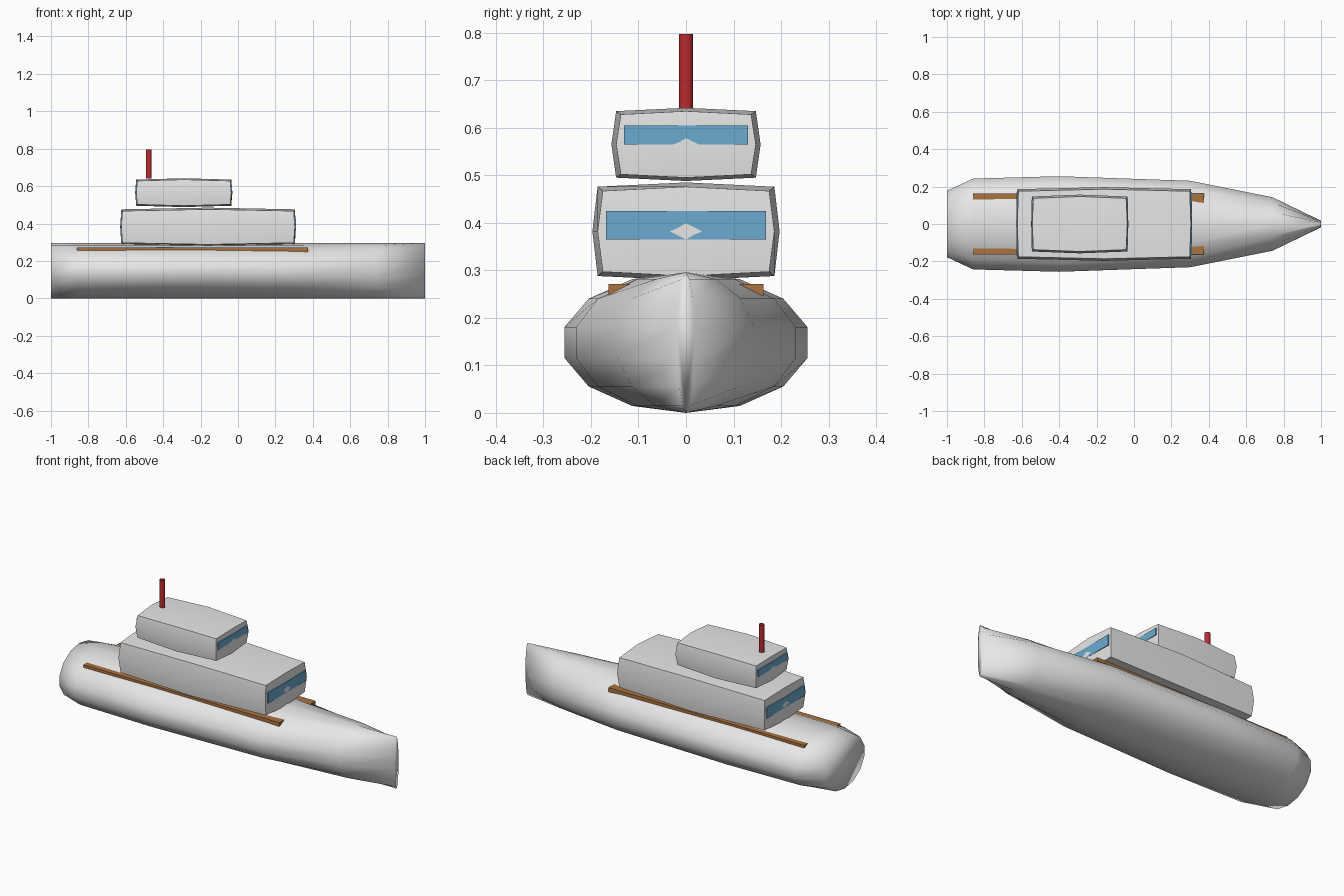
import bpy, bmesh, math

if "Cube" in bpy.data.objects:
    bpy.data.objects.remove(bpy.data.objects["Cube"])


def material(name, rgb):
    m = bpy.data.materials.new(name)
    m.diffuse_color = (*rgb, 1)
    m.use_nodes = True
    m.node_tree.nodes["Principled BSDF"].inputs["Base Color"].default_value = m.diffuse_color
    return m


WHITE = material("pale_grey", (0.8, 0.8, 0.8))
BLUE = material("window_blue", (0.15, 0.41, 0.64))
RED = material("mast_red", (0.5, 0.025, 0.03))
BROWN = material("wood_brown", (0.4, 0.17, 0.05))


def finish(name, bm, mat):
    bmesh.ops.recalc_face_normals(bm, faces=bm.faces)
    me = bpy.data.meshes.new(name)
    bm.to_mesh(me)
    bm.free()
    me.materials.append(mat)
    ob = bpy.data.objects.new(name, me)
    bpy.context.collection.objects.link(ob)
    return ob


def smooth(ob, angle=None):
    bpy.ops.object.select_all(action='DESELECT')
    ob.select_set(True)
    bpy.context.view_layer.objects.active = ob
    if angle is None:
        bpy.ops.object.shade_smooth()
    else:
        bpy.ops.object.shade_smooth_by_angle(angle=math.radians(angle))


def box(name, lo, hi, mat):
    bm = bmesh.new()
    bmesh.ops.create_cube(bm, size=1)
    for v in bm.verts:
        v.co = [(a + b) / 2 + c * (b - a) for a, b, c in zip(lo, hi, v.co)]
    return finish(name, bm, mat)


def bulged_box(name, lo, hi, step, mat):
    """Box whose face centres stand out further than its edges and corners."""
    bm = bmesh.new()
    bmesh.ops.create_cube(bm, size=2)
    bmesh.ops.subdivide_edges(bm, edges=bm.edges[:], cuts=1, use_grid_fill=True)
    for v in bm.verts:
        pulled = sum(abs(c) > 0.5 for c in v.co) - 1
        v.co = [(a + b) / 2 + c * ((b - a) / 2 - s * pulled)
                for a, b, c, s in zip(lo, hi, v.co, step)]
    ob = finish(name, bm, mat)
    smooth(ob, 30)
    return ob


# Hull: elliptical rings (x, half width) lofted along the length
stations = [(-1, 0.182), (-0.86, 0.249), (-0.4, 0.262),
            (0.3, 0.237), (0.74, 0.147), (1, 0.018)]
SIDES = 14
bm = bmesh.new()
rings = []
for x, w in stations:
    rings.append([bm.verts.new((x, w * math.sin(a), 0.148 + 0.148 * math.cos(a)))
                  for a in (2 * math.pi * i / SIDES for i in range(SIDES))])
for r, s in zip(rings, rings[1:]):
    for i in range(SIDES):
        j = (i + 1) % SIDES
        bm.faces.new((r[i], r[j], s[j], s[i]))
bm.faces.new(rings[0])
bm.faces.new(rings[-1])
smooth(finish("hull", bm, WHITE))

# Two stacked cabins
bulged_box("lower_cabin", (-0.63, -0.197, 0.279), (0.31, 0.197, 0.485),
           (0.006, 0.011, 0.009), WHITE)
bulged_box("upper_cabin", (-0.55, -0.157, 0.488), (-0.03, 0.157, 0.642),
           (0.006, 0.01, 0.007), WHITE)

# Window plates at both ends of each cabin
for label, x0, x1, w, z0, z1 in (("lower", -0.63, 0.31, 0.168, 0.365, 0.425),
                                 ("upper", -0.55, -0.03, 0.13, 0.565, 0.605)):
    box(label + "_front_window", (x1 - 0.01, -w, z0), (x1 - 0.0011, w, z1), BLUE)
    box(label + "_rear_window", (x0 + 0.0011, -w, z0), (x0 + 0.01, w, z1), BLUE)

# Wooden side rails sunk into the deck
for side, s in (("left", 1), ("right", -1)):
    ys = sorted((s * 0.10, s * 0.163))
    box(side + "_rail", (-0.86, ys[0], 0.235), (0.375, ys[1], 0.271), BROWN)

# Mast: open tube on the upper cabin roof
bm = bmesh.new()
bmesh.ops.create_cone(bm, cap_ends=False, segments=16, radius1=0.015,
                      radius2=0.015, depth=0.155)
bmesh.ops.translate(bm, verts=bm.verts, vec=(-0.477, 0, 0.7195))
smooth(finish("mast", bm, RED), 30)
